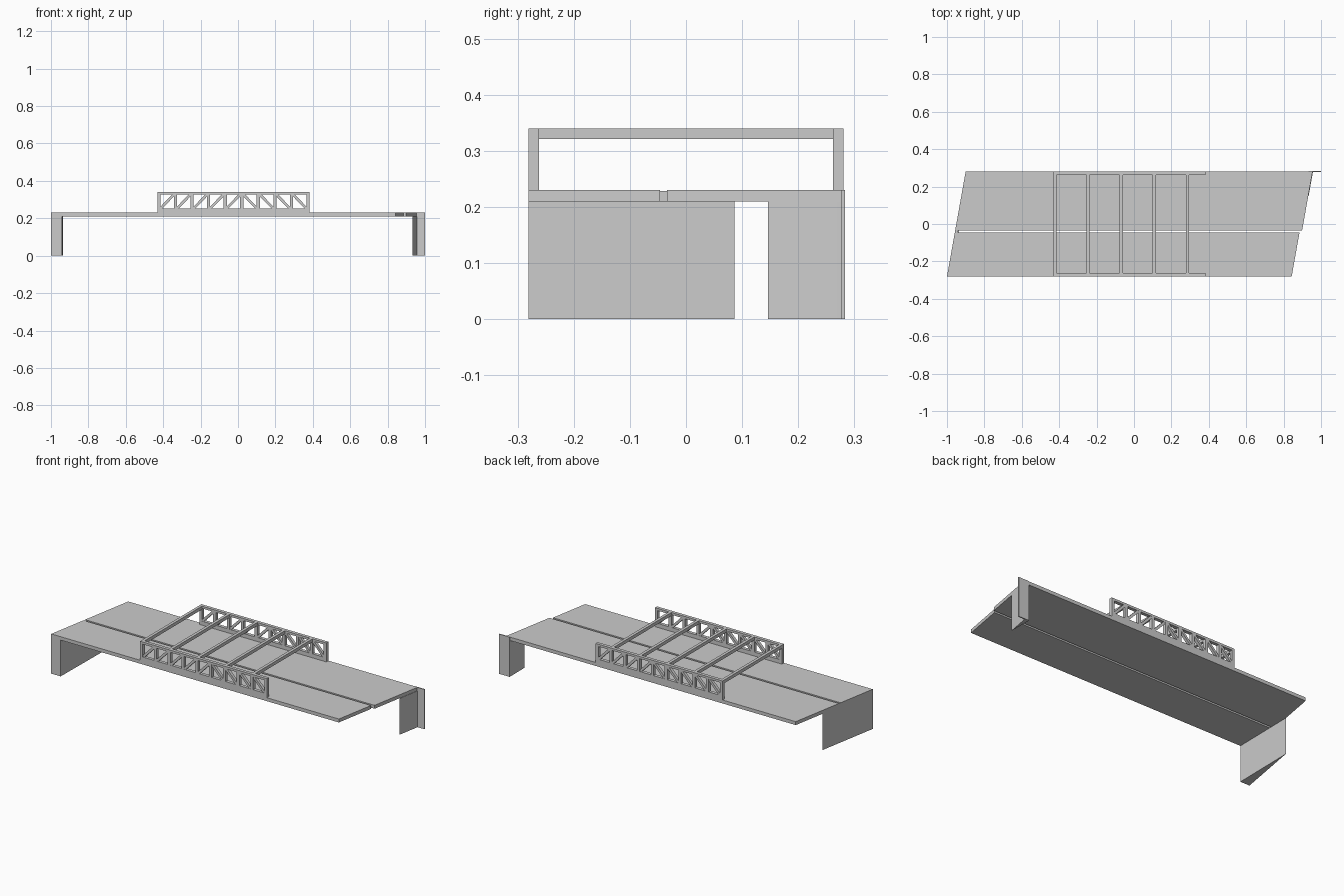
import bpy, bmesh, math

if "Cube" in bpy.data.objects:
    bpy.data.objects.remove(bpy.data.objects["Cube"])

def prism(name, pts, z0, z1):
    """Vertical prism from a plan outline."""
    bm = bmesh.new()
    face = bm.faces.new([bm.verts.new((x, y, z0)) for x, y in pts])
    ext = bmesh.ops.extrude_face_region(bm, geom=[face])
    for v in ext["geom"]:
        if isinstance(v, bmesh.types.BMVert):
            v.co.z = z1
    bmesh.ops.recalc_face_normals(bm, faces=bm.faces[:])
    me = bpy.data.meshes.new(name)
    bm.to_mesh(me)
    bm.free()
    ob = bpy.data.objects.new(name, me)
    bpy.context.collection.objects.link(ob)
    return ob

def box(name, x0, x1, y0, y1, z0, z1):
    return prism(name, [(x0, y0), (x1, y0), (x1, y1), (x0, y1)], z0, z1)

def left_edge(y):
    return -1.0 + (y + 0.281) * 0.178

def right_edge(y):
    return 0.955 + (y - 0.281) * 0.178

# Skewed deck in two strips with a slot between them
Z0, Z1 = 0.21, 0.23
for name, ya, yb, trim in (("front_deck", -0.281, -0.046, 0.012),
                           ("back_deck", -0.034, 0.281, 0.0)):
    prism(name, [(left_edge(ya), ya), (right_edge(ya) - trim, ya),
                 (right_edge(yb) - trim, yb), (left_edge(yb), yb)], Z0, Z1)
prism("deck_joint", [(left_edge(-0.046), -0.046), (-0.942, -0.046),
                     (-0.942, -0.034), (left_edge(-0.034), -0.034)], Z0, 0.228)

# Abutments: wedges under opposite corners
prism("left_abutment", [(-1.0, -0.281), (-0.94, -0.281),
                        (left_edge(0.086), 0.086)], 0, Z0)
prism("right_abutment", [(0.932, 0.281), (0.933, 0.146),
                         (0.955, 0.268), (0.957, 0.281)], 0, Z0)
box("right_wing_wall", 0.932, 1.0, 0.277, 0.283, 0, Z1)

# Side trusses: chords, posts and diagonals
X0, PITCH, PANELS = -0.4225, 0.0885, 9
XE = X0 + PITCH * PANELS
LOW, HIGH = 0.253, 0.327
for side, y0, y1 in (("front", -0.281, -0.262), ("back", 0.262, 0.281)):
    box(side + "_bottom_chord", X0 - 0.0085, XE + 0.0085, y0, y1, Z1, LOW)
    box(side + "_top_chord", X0 - 0.0085, XE + 0.0085, y0, y1, HIGH, 0.34)
    for i in range(PANELS + 1):
        x = X0 + i * PITCH
        box(side + "_post", x - 0.0085, x + 0.0085, y0, y1, LOW, HIGH)
    for i in range(PANELS):
        xc = X0 + (i + 0.5) * PITCH
        ob = box(side + "_diagonal", -0.053, 0.053, y0 + 0.001, y1 - 0.001,
                 -0.007, 0.007)
        ob.location = (xc, 0, (LOW + HIGH) / 2)
        ob.rotation_euler.y = math.radians(-46 if i < 5 else 46)

# Overhead cross beams on every second post
for i in range(0, PANELS, 2):
    x = X0 + i * PITCH
    box("cross_beam", x - 0.0085, x + 0.0085, -0.262, 0.262, 0.321, 0.34)
